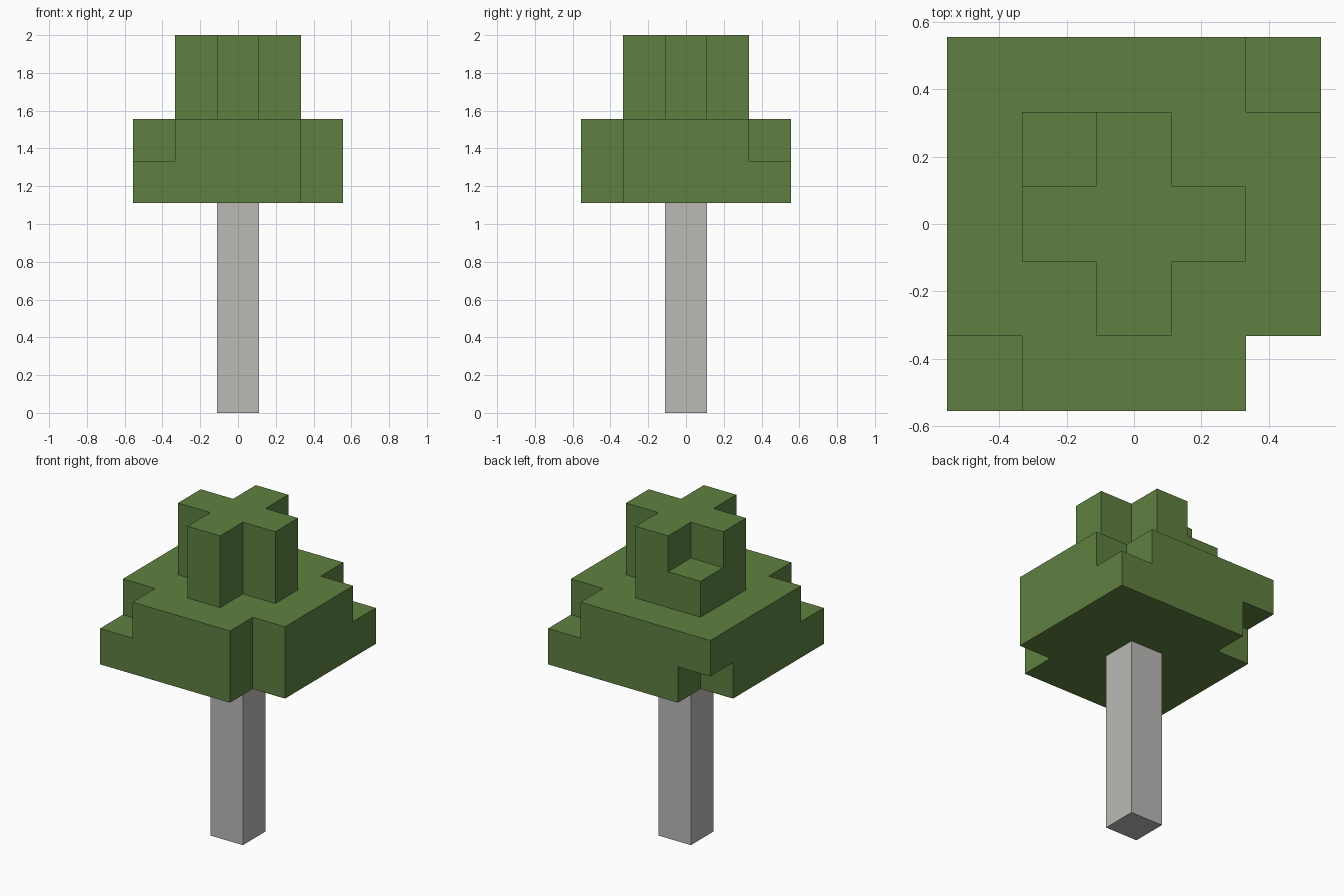
import bpy
import bmesh
from mathutils import Vector

cube = bpy.data.objects.get("Cube")
if cube:
    bpy.data.objects.remove(cube, do_unlink=True)

UNIT = 2 / 9  # block size: the tree is nine blocks tall


def make_material(name, color):
    mat = bpy.data.materials.new(name)
    mat.use_nodes = True
    mat.diffuse_color = color
    bsdf = next(n for n in mat.node_tree.nodes if n.type == 'BSDF_PRINCIPLED')
    bsdf.inputs["Base Color"].default_value = color
    bsdf.inputs["Roughness"].default_value = 0.9
    return mat


def box_cells(radius, z_start, z_end):
    """Square stack of block coordinates around the trunk axis."""
    side = range(-radius, radius + 1)
    return {(x, y, z) for x in side for y in side for z in range(z_start, z_end)}


def build_blocks(name, cells, mat):
    """Join blocks into one shell, keeping only the exposed faces."""
    bm = bmesh.new()
    for cell in sorted(cells):
        center = Vector(cell) + Vector((0, 0, 0.5))
        for axis in range(3):
            for sign in (-1, 1):
                normal = Vector((0, 0, 0))
                normal[axis] = sign
                if tuple(int(c) for c in Vector(cell) + normal) in cells:
                    continue
                u = Vector((0, 0, 0))
                u[(axis + 1) % 3] = 0.5
                v = normal.cross(u)
                mid = center + normal / 2
                corners = (mid - u - v, mid + u - v, mid + u + v, mid - u + v)
                bm.faces.new([bm.verts.new(c * UNIT) for c in corners])
    bmesh.ops.remove_doubles(bm, verts=bm.verts, dist=0.001)
    bmesh.ops.recalc_face_normals(bm, faces=bm.faces)
    mesh = bpy.data.meshes.new(name)
    bm.to_mesh(mesh)
    bm.free()
    mesh.materials.append(mat)
    obj = bpy.data.objects.new(name, mesh)
    bpy.context.collection.objects.link(obj)
    return obj


leaf_green = make_material("leaf green", (0.114, 0.216, 0.051, 1))
bark_grey = make_material("bark grey", (0.503, 0.491, 0.468, 1))

# Trunk
build_blocks("trunk", box_cells(0, 0, 5), bark_grey)

# Wide lower canopy and narrow crown
leaves = box_cells(2, 5, 7) | box_cells(1, 7, 9)

# Missing corner blocks of the lower canopy
leaves -= {(2, -2, 5), (2, -2, 6), (-2, -2, 6), (2, 2, 6), (-2, 2, 5)}

# The crown is a cross with one low corner block
leaves -= {(x, y, z) for x in (-1, 1) for y in (-1, 1) for z in (7, 8)
           if (x, y, z) != (-1, 1, 7)}

build_blocks("canopy", leaves, leaf_green)
